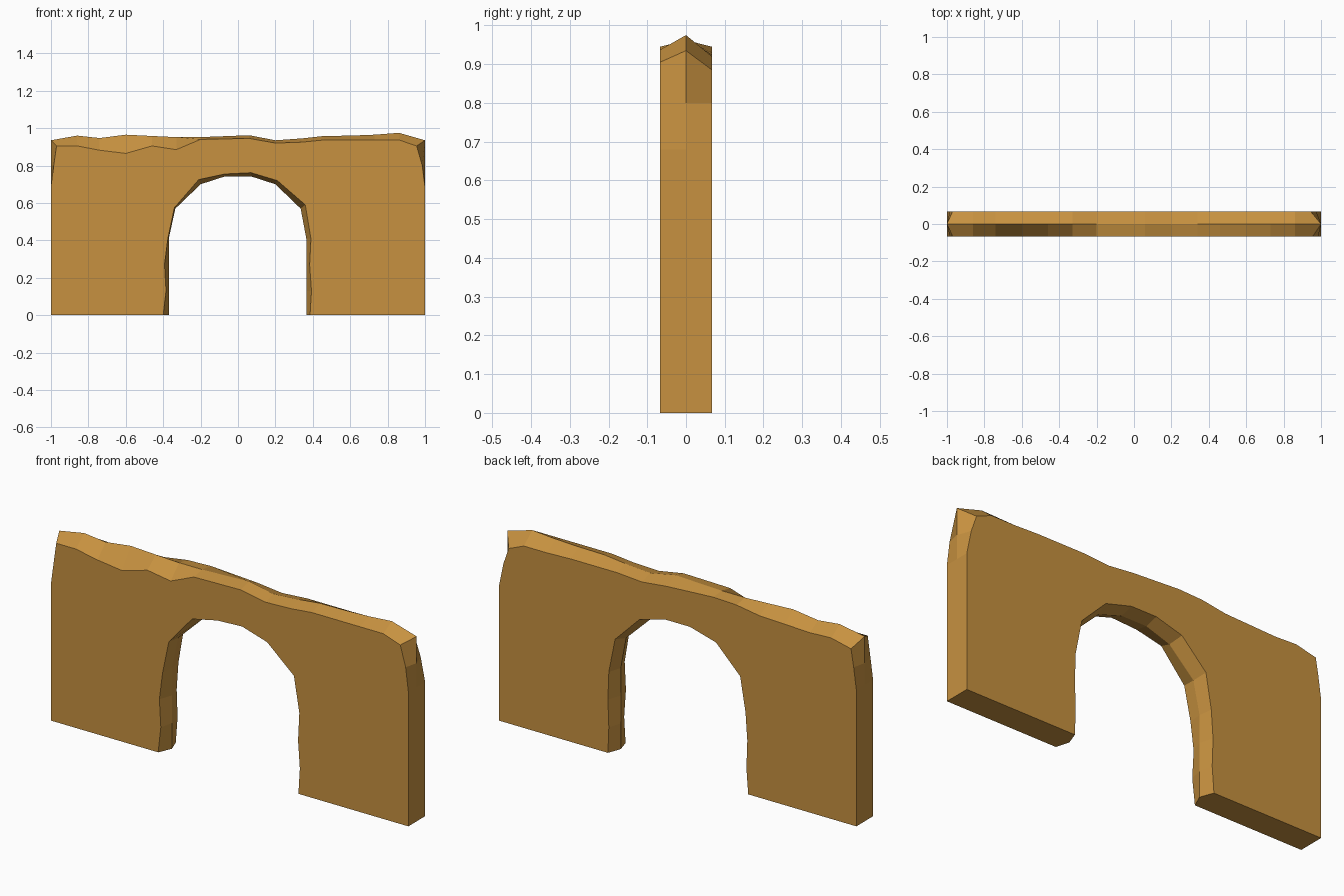
import bpy, bmesh

stone = bpy.data.materials.new("ochre_sandstone")
stone.diffuse_color = (0.57, 0.285, 0.051, 1)

T = 0.067  # half thickness
TOP_X = [-0.86, -0.74, -0.6, -0.46, -0.33, -0.2, 0.06, 0.2, 0.34, 0.46, 0.6, 0.73, 0.86]
ARCH_Z = [0, 0.13, 0.27, 0.41]


def outline(left, right, top, arch_l, arch_r, crown):
    """Closed outline: left edge, ragged top, right edge, then the arch."""
    pts = [(-1, 0), (-1, 0.69)] + left
    pts += list(zip(TOP_X, top))
    pts += right[::-1] + [(1, 0.68), (1, 0)]
    pts += list(zip(arch_r, ARCH_Z))
    pts += crown
    pts += list(zip(arch_l[::-1], ARCH_Z[::-1]))
    return pts


front = outline(
    [(-0.985, 0.80), (-0.97, 0.905)], [(0.985, 0.80), (0.955, 0.905)],
    [0.905, 0.882, 0.865, 0.905, 0.885, 0.94, 0.945, 0.92, 0.925, 0.937, 0.937, 0.937, 0.937],
    [-0.40, -0.385, -0.393, -0.375], [0.385, 0.393, 0.383, 0.39],
    [(0.36, 0.59), (0.21, 0.72), (0.07, 0.762), (-0.07, 0.755), (-0.21, 0.725), (-0.34, 0.575)])
middle = outline(
    [(-1, 0.80), (-1, 0.935)], [(1, 0.80), (1, 0.935)],
    [0.96, 0.947, 0.965, 0.958, 0.952, 0.952, 0.962, 0.935, 0.945, 0.958, 0.96, 0.965, 0.975],
    [-0.37] * 4, [0.365] * 4,
    [(0.335, 0.57), (0.2, 0.70), (0.07, 0.742), (-0.07, 0.742), (-0.2, 0.70), (-0.335, 0.57)])
back = outline(
    [(-0.985, 0.80), (-0.97, 0.89)], [(0.975, 0.80), (0.945, 0.885)],
    [0.915, 0.91, 0.915, 0.92, 0.94, 0.945, 0.93, 0.915, 0.925, 0.925, 0.925, 0.92, 0.92],
    [-0.395, -0.385, -0.39, -0.38], [0.39, 0.385, 0.39, 0.385],
    [(0.35, 0.585), (0.215, 0.72), (0.07, 0.76), (-0.07, 0.76), (-0.215, 0.72), (-0.35, 0.585)])

# Arched wall: three outlines bridged, capped front and back
bm = bmesh.new()
rings = [[bm.verts.new((x, y, z)) for x, z in pts]
         for pts, y in ((front, -T), (middle, 0), (back, T))]
bm.faces.new(rings[0])
bm.faces.new(rings[2][::-1])
n = len(front)
for a, b in zip(rings, rings[1:]):
    for i in range(n):
        j = (i + 1) % n
        bm.faces.new((a[j], a[i], b[i], b[j]))
bmesh.ops.recalc_face_normals(bm, faces=bm.faces)
mesh = bpy.data.meshes.new("arched_wall")
bm.to_mesh(mesh)
bm.free()
mesh.materials.append(stone)
wall = bpy.data.objects.new("arched_wall", mesh)
bpy.context.collection.objects.link(wall)
